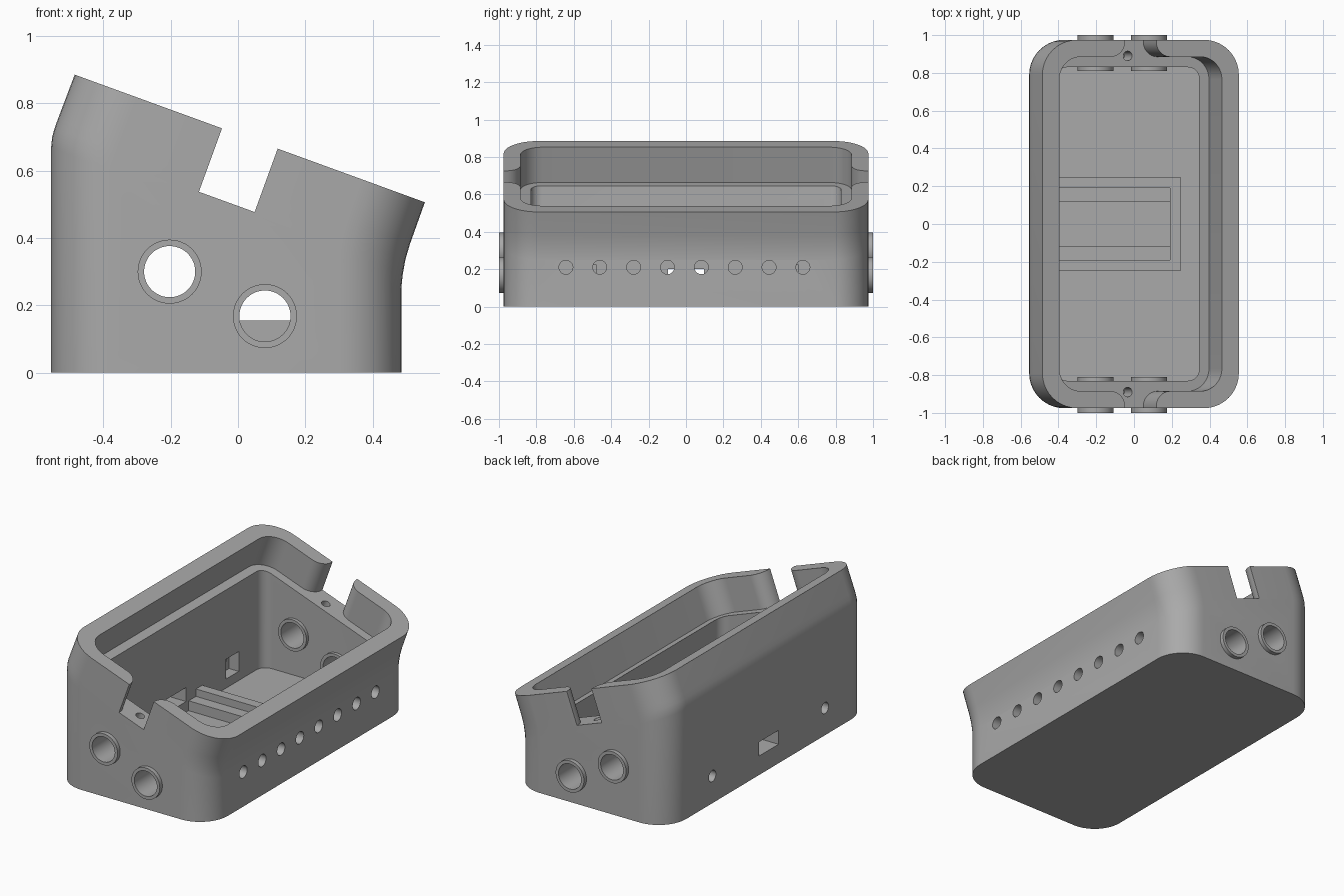
import bpy, bmesh, math
from mathutils import Vector, Matrix

if "Cube" in bpy.data.objects:
    bpy.data.objects.remove(bpy.data.objects["Cube"])

grey = bpy.data.materials.new("plain_grey")
grey.use_nodes = True
COLOUR = (0.4, 0.4, 0.4, 1)
grey.diffuse_color = COLOUR
grey.node_tree.nodes["Principled BSDF"].inputs["Base Color"].default_value = COLOUR

TILT = math.radians(20)
TOP = Vector((0.035, 0, 0.695))                       # middle of the sloped rim
ALONG = Vector((math.cos(TILT), 0, -math.sin(TILT)))  # down the slope
UP = Vector((math.sin(TILT), 0, math.cos(TILT)))      # out of the slope


def make(name, bm):
    bmesh.ops.recalc_face_normals(bm, faces=bm.faces)
    mesh = bpy.data.meshes.new(name)
    bm.to_mesh(mesh)
    bm.free()
    mesh.materials.append(grey)
    ob = bpy.data.objects.new(name, mesh)
    bpy.context.collection.objects.link(ob)
    return ob


def loft(name, rings):
    """Skin closed rings of equal length and cap both ends."""
    bm = bmesh.new()
    loops = [[bm.verts.new(p) for p in ring] for ring in rings]
    n = len(loops[0])
    for a, b in zip(loops, loops[1:]):
        for i in range(n):
            j = (i + 1) % n
            bm.faces.new((a[i], a[j], b[j], b[i]))
    bm.faces.new(loops[0][::-1])
    bm.faces.new(loops[-1])
    return make(name, bm)


def arc(cx, cy, r, start, end, steps=10):
    return [(cx + r * math.cos(math.radians(start + (end - start) * i / steps)),
             cy + r * math.sin(math.radians(start + (end - start) * i / steps)))
            for i in range(steps + 1)]


def rounded_ring(left, right, half_y, r):
    """Rounded rectangle between two (x, z) side points."""
    cx, hx = (left[0] + right[0]) / 2, (right[0] - left[0]) / 2
    pts = []
    for k, (sx, sy) in enumerate(((1, 1), (-1, 1), (-1, -1), (1, -1))):
        pts += arc(cx + sx * (hx - r), sy * (half_y - r), r, 90 * k, 90 * k + 90)
    slope = (right[1] - left[1]) / (right[0] - left[0])
    return [(x, y, left[1] + (x - left[0]) * slope) for x, y in pts]


def cylinder(name, centre, axis, r, length, segments=40):
    bm = bmesh.new()
    rot = Vector(axis).to_track_quat('Z', 'Y').to_matrix().to_4x4()
    bmesh.ops.create_cone(bm, cap_ends=True, segments=segments, radius1=r, radius2=r,
                          depth=length, matrix=Matrix.Translation(centre) @ rot)
    return make(name, bm)


def add_box(bm, lo, hi):
    lo, hi = Vector(lo), Vector(hi)
    bmesh.ops.create_cube(bm, size=1, matrix=Matrix.Translation((lo + hi) / 2)
                          @ Matrix.Diagonal((*(hi - lo), 1)))


def box(name, lo, hi):
    bm = bmesh.new()
    add_box(bm, lo, hi)
    return make(name, bm)


def cut(target, cutter):
    mod = target.modifiers.new("cut", 'BOOLEAN')
    mod.operation, mod.solver, mod.object = 'DIFFERENCE', 'EXACT', cutter
    cutter.hide_render = True
    bpy.context.view_layer.update()
    result = bpy.data.meshes.new_from_object(
        target.evaluated_get(bpy.context.evaluated_depsgraph_get()))
    target.modifiers.clear()
    target.data = result
    bpy.data.objects.remove(cutter)


def smooth(ob):
    bpy.ops.object.select_all(action='DESELECT')
    ob.select_set(True)
    bpy.context.view_layer.objects.active = ob
    bpy.ops.object.shade_smooth_by_angle(angle=math.radians(30))


# Shell: upright at the base, bending into a tilted top
left_side = [(-0.555, 0), (-0.555, 0.67), (-0.552, 0.7), (-0.545, 0.725), (-0.535, 0.753), (-0.485, 0.885)]
right_side = [(0.485, 0), (0.485, 0.25), (0.489, 0.29), (0.497, 0.335), (0.51, 0.38), (0.555, 0.506)]
shell = loft("enclosure_shell", [rounded_ring(a, b, 0.975, 0.185)
                                 for a, b in zip(left_side, right_side)])

# Main cavity, stopping just above the ledge
cut(shell, loft("cavity", [rounded_ring((-0.415, 0.05), (0.345, 0.05), 0.83, 0.06),
                           rounded_ring((-0.415, 0.699), (0.345, 0.423), 0.83, 0.06)]))

# Tilted recess with a flared notch at each end, as one outline
HALF, END, R, NOTCH, FLARE = 0.458, 0.885, 0.12, 0.088, 0.08
quarter = arc(HALF - R, END - R, R, 0, 90) \
    + arc(NOTCH + FLARE, END + FLARE, FLARE, 270, 180) + [(NOTCH, 1.1)]
mirrored = [(-t, y) for t, y in reversed(quarter)]
upper = quarter + mirrored
outline = upper + [(-t, -y) for t, y in upper]
cut(shell, loft("recess", [[TOP + ALONG * t + UP * d + Vector((0, y, 0)) for t, y in outline]
                           for d in (-0.2, 0.3)]))

# Screw holes in the ledge under the notches
for s in (-1, 1):
    cut(shell, cylinder("ledge_hole", TOP - UP * 0.2 + Vector((0, s * 0.89, 0)), UP, 0.025, 0.24, 24))

# Row of small holes on the low side
for i in range(8):
    cut(shell, cylinder("side_hole", (0.45, -0.642 + 0.181 * i, 0.21), (1, 0, 0), 0.037, 0.34, 32))

# Tall side: socket opening, two screw holes with square pockets inside
cut(shell, box("socket_opening", (-0.65, -0.095, 0.115), (-0.35, 0.095, 0.2)))
for s in (-1, 1):
    cut(shell, cylinder("wall_hole", (-0.5, s * 0.54, 0.165), (1, 0, 0), 0.034, 0.3, 32))
    cut(shell, box("nut_pocket", (-0.48, s * 0.54 - 0.06, 0.105), (-0.38, s * 0.54 + 0.06, 0.225)))

# Round bushings through both ends
for side, s in (("front", -1), ("back", 1)):
    for label, x, z in (("high", -0.203, 0.3), ("low", 0.08, 0.168)):
        cut(shell, cylinder("bushing_seat", (x, s * 0.9, z), (0, 1, 0), 0.088, 0.3, 48))
        ring = cylinder(f"{side}_{label}_bushing", (x, s * 0.905, z), (0, 1, 0), 0.095, 0.19, 48)
        cut(ring, cylinder("bore", (x, s * 0.9, z), (0, 1, 0), 0.076, 0.4, 48))
        smooth(ring)
smooth(shell)

# Board cradle on the floor: U-shaped wall with two lower rails
bm = bmesh.new()
for s in (-1, 1):
    for y0, y1, top in ((0.19, 0.25, 0.155), (0.12, 0.19, 0.11)):
        ys = sorted((s * y0, s * y1))
        add_box(bm, (-0.42, ys[0], 0.04), (0.19, ys[1], top))
add_box(bm, (0.19, -0.25, 0.04), (0.245, 0.25, 0.155))
make("board_cradle", bm)
